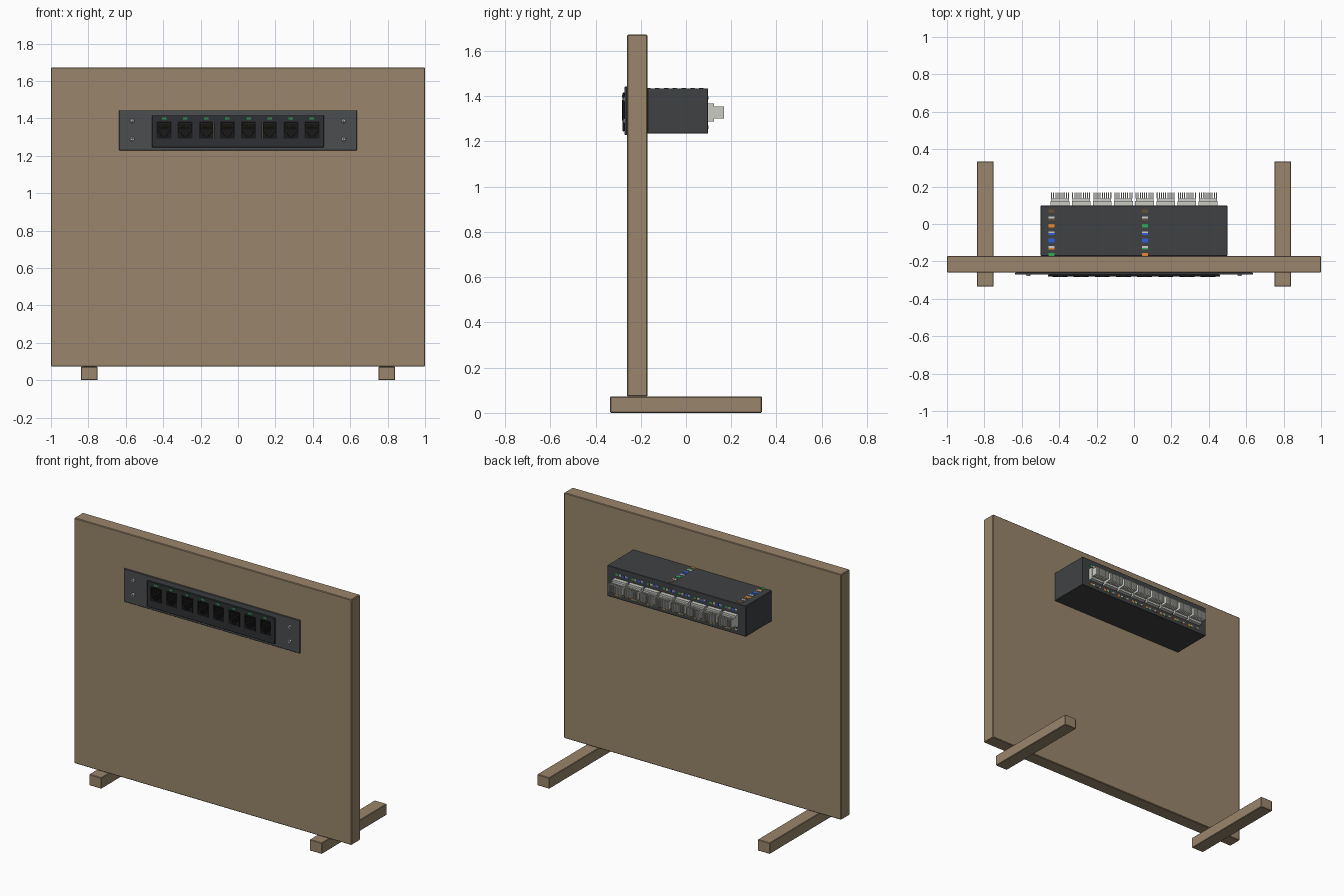
import bpy, bmesh, math
from mathutils import Matrix, Vector

if "Cube" in bpy.data.objects:
    bpy.data.objects.remove(bpy.data.objects["Cube"])


def mat(name, r, g, b):
    m = bpy.data.materials.new(name)
    m.diffuse_color = (r, g, b, 1)
    m.use_nodes = True
    m.node_tree.nodes["Principled BSDF"].inputs["Base Color"].default_value = m.diffuse_color
    return m


WOOD = mat("wood", .32, .235, .147)
DARK = mat("dark_grey", .05, .053, .057)
PLATE = mat("plate_grey", .07, .075, .08)
BEZEL = mat("bezel_black", .028, .03, .033)
BLACK = mat("jack_black", .009, .009, .009)
IVORY = mat("ivory", .6, .6, .56)
STEEL = mat("steel", .6, .62, .64)
GOLD = mat("gold", .6, .42, .12)
LED = mat("led_green", .03, .3, .08)
PAIR = {"white": mat("white", .8, .8, .8), "brown": mat("brown", .13, .08, .04),
        "orange": mat("orange", .8, .25, .03), "blue": mat("blue", .03, .12, .75),
        "green": mat("green", .03, .4, .1)}


def finish(name, bm, material):
    me = bpy.data.meshes.new(name)
    bmesh.ops.recalc_face_normals(bm, faces=bm.faces)
    bm.to_mesh(me)
    bm.free()
    ob = bpy.data.objects.new(name, me)
    bpy.context.collection.objects.link(ob)
    if material:
        me.materials.append(material)
    return ob


def boxes(name, specs, material=None, bevel=0):
    """One object made of boxes given as (x0, x1, y0, y1, z0, z1)."""
    bm = bmesh.new()
    for x0, x1, y0, y1, z0, z1 in specs:
        mid = Vector((x0 + x1, y0 + y1, z0 + z1)) / 2
        bmesh.ops.create_cube(bm, size=1, matrix=Matrix.Translation(mid)
                              @ Matrix.Diagonal((x1 - x0, y1 - y0, z1 - z0, 1)))
    if bevel:
        bmesh.ops.bevel(bm, geom=bm.edges[:], offset=bevel, segments=1, affect='EDGES')
    return finish(name, bm, material)


def prisms(name, outline, xs, y0, y1, material=None):
    """Extrude an (x, z) outline along y at every x in xs."""
    bm = bmesh.new()
    for cx in xs:
        f = bm.faces.new([bm.verts.new((cx + x, y0, z)) for x, z in outline])
        ext = bmesh.ops.extrude_face_region(bm, geom=[f])["geom"]
        bmesh.ops.translate(bm, vec=(0, y1 - y0, 0),
                            verts=[v for v in ext if isinstance(v, bmesh.types.BMVert)])
    return finish(name, bm, material)


def cut(obs, cutter):
    cutter.hide_render = True
    for ob in obs:
        m = ob.modifiers.new("cut", 'BOOLEAN')
        m.operation, m.solver, m.object = 'DIFFERENCE', 'EXACT', cutter
        bpy.context.view_layer.objects.active = ob
        bpy.ops.object.modifier_apply(modifier=m.name)
    bpy.data.objects.remove(cutter)


PORTS = [-0.3955 + .113 * i for i in range(8)]

# wooden stand
board = boxes("board", [(-1, 1, -.26, -.17, .072, 1.672)], WOOD, .004)
for side, s in (("left", -1), ("right", 1)):
    c = s * .795
    boxes(side + "_foot", [(c - .044, c + .044, -.335, .335, 0, .072)], WOOD, .003)

# front plate, raised bezel and rear housing
plate = boxes("front_plate", [(-.635, .635, -.271, -.26, 1.228, 1.443)], PLATE, .002)
bezel = boxes("jack_bezel", [(-.46, .46, -.28, -.271, 1.245, 1.416)], BEZEL, .002)
boxes("rear_housing", [(-.5, .5, -.17, .098, 1.235, 1.435)], DARK, .002)

# jack openings through bezel, plate and board
cut([board, plate, bezel],
    boxes("slot_cutter", [(x - .04, x + .04, -.4, -.1701, 1.293, 1.384) for x in PORTS]))

# jacks with a stepped latch opening
jacks = boxes("jacks", [(x - .0398, x + .0398, -.283, -.172, 1.2932, 1.3838) for x in PORTS], BLACK)
opening = [(-.032, 1.376), (-.032, 1.325), (-.019, 1.325), (-.019, 1.312), (-.01, 1.312), (-.01, 1.301),
           (.01, 1.301), (.01, 1.312), (.019, 1.312), (.019, 1.325), (.032, 1.325), (.032, 1.376)]
cut([jacks], prisms("opening_cutter", opening, PORTS, -.3, -.19))

# sprung contacts inside each jack
bm = bmesh.new()
for x in PORTS:
    for k in range(8):
        mx = Matrix.Translation((x + (k - 3.5) * .0065, -.232, 1.358))
        mx = mx @ Matrix.Rotation(math.radians(-20), 4, 'X') @ Matrix.Diagonal((.0025, .075, .0025, 1))
        bmesh.ops.create_cube(bm, size=1, matrix=mx)
finish("jack_contacts", bm, GOLD)

# status lights
boxes("status_lights", [(x - .012, x + .012, -.283, -.279, 1.394, 1.405) for x in PORTS], LED)

# plate screws with crossed slots
bm = bmesh.new()
crosses = []
for x in (-.565, .565):
    for z in (1.29, 1.385):
        bmesh.ops.create_cone(bm, cap_ends=True, segments=20, radius1=.012, radius2=.009, depth=.006,
                              matrix=Matrix.Translation((x, -.274, z)) @ Matrix.Rotation(math.pi / 2, 4, 'X'))
        crosses += [(x - .007, x + .007, -.2775, -.274, z - .0015, z + .0015),
                    (x - .0015, x + .0015, -.2776, -.274, z - .007, z + .007)]
finish("plate_screws", bm, STEEL)
boxes("screw_slots", crosses, BLACK)

# punch-down blocks: stepped base with a comb of teeth
base, teeth = [], []
for x in PORTS:
    base += [(x - .05, x + .05, .098, .124, 1.288, 1.367),
             (x - .047, x + .047, .124, .136, 1.301, 1.354)]
    for k in range(9):
        tx = x + (k - 4) * .0113
        teeth.append((tx - .0027, tx + .0027, .136, .168, 1.301, 1.354))
boxes("punchdown_bases", base, IVORY)
boxes("punchdown_teeth", teeth, IVORY)

# colour code swatches, collected per colour; striped ones are part white
swatch = {c: [] for c in PAIR}


def chip(code, x0, x1, y0, y1, z0, z1, axis):
    """Axis 1 splits a striped chip along y, axis 2 along z."""
    b = [x0, x1, y0, y1, z0, z1]
    if code[0] != "w":
        swatch[code].append(b)
        return
    lo, hi = b[:], b[:]
    lo[2 * axis + 1] = hi[2 * axis] = (b[2 * axis] + b[2 * axis + 1]) / 2
    swatch[code[2:]].append(lo)
    swatch["white"].append(hi)


# legend on top of the housing
LEGEND = [(-.44, ["brown", "w-brown", "orange", "w-blue", "blue", "w-orange", "green"]),
          (.06, ["brown", "w-brown", "green", "w-blue", "blue", "w-green", "orange"])]
for x, codes in LEGEND:
    for i, code in enumerate(codes):
        y = .068 - i * .039
        chip(code, x - .016, x + .016, max(y - .01, -.17), y + .01, 1.434, 1.4365, 1)

# labels above and below each punch-down block
ROWS = [(1.392, ["w-blue", "blue", "w-orange", "green"]), (1.263, ["w-brown", "brown", "w-green", "orange"])]
for x in PORTS:
    for z, codes in ROWS:
        for k, code in enumerate(codes):
            cx = x + (k - 1.5) * .023
            chip(code, cx - .008, cx + .008, .097, .0995, z - .007, z + .007, 2)

for colour, specs in swatch.items():
    boxes(colour + "_code_swatches", specs, PAIR[colour])
